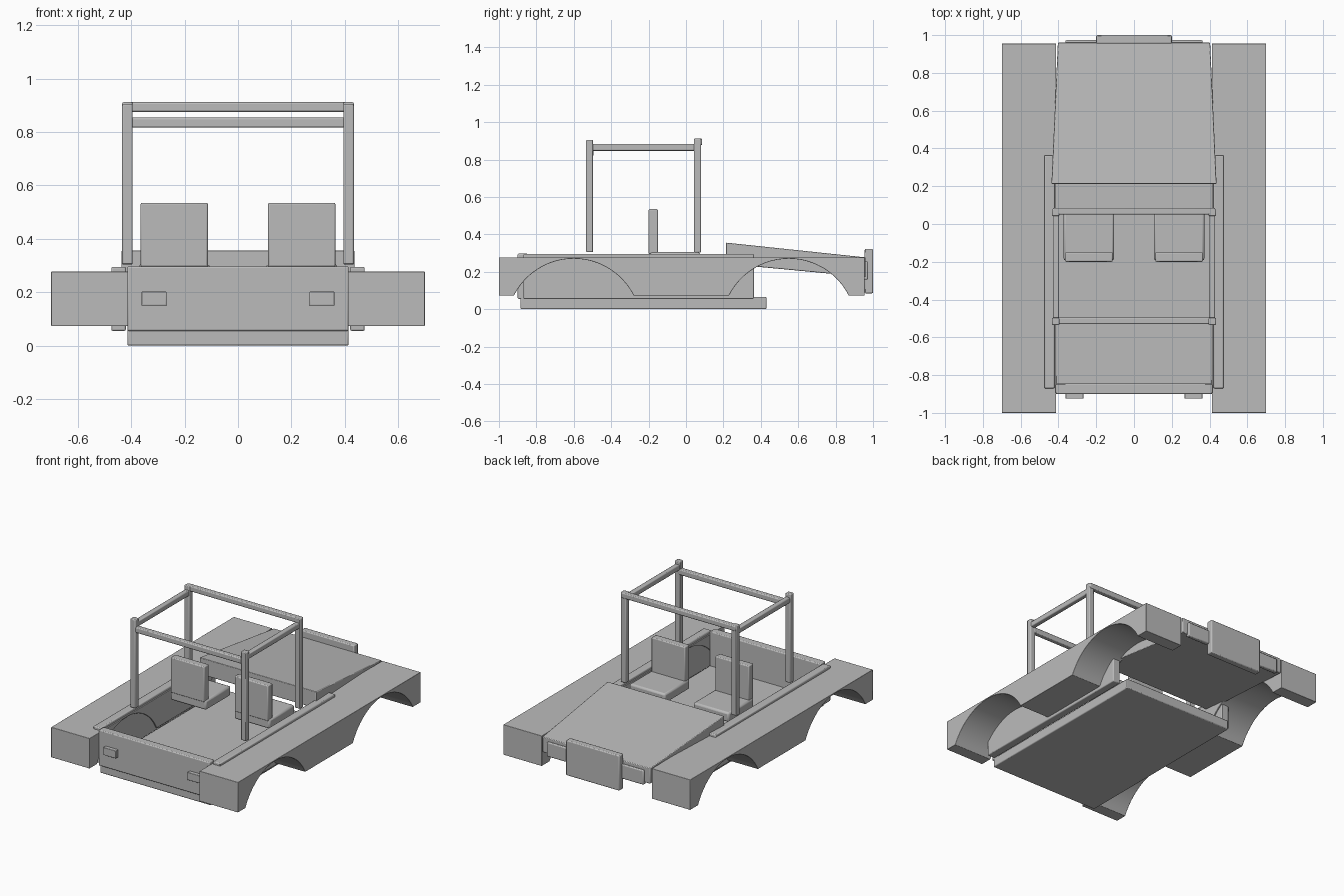
import bpy, bmesh, math

if "Cube" in bpy.data.objects:
    bpy.data.objects.remove(bpy.data.objects["Cube"])

grey = bpy.data.materials.new("plain grey")
grey.diffuse_color = (0.5, 0.5, 0.5, 1)
grey.use_nodes = True
grey.node_tree.nodes["Principled BSDF"].inputs["Base Color"].default_value = grey.diffuse_color


def finish(name, bm, bevel=0.006):
    """Turn a bmesh into a softly bevelled, smooth shaded object."""
    bmesh.ops.recalc_face_normals(bm, faces=bm.faces)
    me = bpy.data.meshes.new(name)
    bm.to_mesh(me)
    bm.free()
    ob = bpy.data.objects.new(name, me)
    bpy.context.collection.objects.link(ob)
    me.materials.append(grey)
    if bevel:
        m = ob.modifiers.new("soft edges", 'BEVEL')
        m.width, m.segments, m.limit_method = bevel, 2, 'ANGLE'
        m.angle_limit = math.radians(40)
    bpy.context.view_layer.objects.active = ob
    ob.select_set(True)
    bpy.ops.object.shade_smooth_by_angle(angle=math.radians(35))
    ob.select_set(False)
    return ob


def box(name, x, y, z, bevel=0.006):
    """Box from (min, max) pairs."""
    bm = bmesh.new()
    bmesh.ops.create_cube(bm, size=1)
    for v in bm.verts:
        v.co = [r[0] if c < 0 else r[1] for c, r in zip(v.co, (x, y, z))]
    return finish(name, bm, bevel)


def pair(name, x, y, z, bevel=0.006):
    """The same box on both sides."""
    box(name + "_right", x, y, z, bevel)
    box(name + "_left", (-x[1], -x[0]), y, z, bevel)


def arch(yc, zb, zt, half, steps=24):
    """Wheel arch points, running towards -y."""
    h = zt - zb
    r = (half * half + h * h) / (2 * h)
    a = math.asin(half / r)
    return [(yc + r * math.sin(a - 2 * a * i / steps),
             zt - r + r * math.cos(a - 2 * a * i / steps)) for i in range(steps + 1)]


def fender(name, x0, x1):
    """Side profile with two wheel arches, extruded across."""
    zb, zt = 0.073, 0.277
    pts = [(-1, zb), (-1, zt), (0.955, zt), (0.955, zb)]
    pts += arch(0.55, zb, 0.27, 0.32) + arch(-0.6, zb, 0.27, 0.32)
    bm = bmesh.new()
    face = bm.faces.new([bm.verts.new((x0, y, z)) for y, z in pts])
    ext = bmesh.ops.extrude_face_region(bm, geom=[face])["geom"]
    for v in ext:
        if isinstance(v, bmesh.types.BMVert):
            v.co.x = x1
    finish(name, bm, 0.002)


# Body tub
box("floor_pan", (-0.415, 0.415), (-0.885, 0.43), (0.0, 0.065))
box("tailgate", (-0.415, 0.415), (-0.9, -0.845), (0.055, 0.297))
pair("side_wall", (0.42, 0.475), (-0.87, 0.363), (0.055, 0.295))
fender("fender_right", 0.412, 0.7)
fender("fender_left", -0.412, -0.7)

# Tapered sloping hood
bm = bmesh.new()
bmesh.ops.create_cube(bm, size=1)
for v in bm.verts:
    rear, top = v.co.y < 0, v.co.z > 0
    v.co.x = math.copysign(0.437 if rear else 0.403, v.co.x)
    v.co.z = (0.356 if top else 0.243) if rear else (0.277 if top else 0.172)
    v.co.y = 0.213 if rear else 0.96
finish("hood", bm, 0.004)

# Nose and lamps
box("nose_plate", (-0.2, 0.2), (0.955, 1.0), (0.085, 0.322))
pair("head_lamp", (0.19, 0.363), (0.945, 0.973), (0.158, 0.255))
pair("tail_lamp", (0.268, 0.362), (-0.925, -0.895), (0.15, 0.202), 0.003)

# Seats
pair("seat_cushion", (0.105, 0.373), (-0.193, 0.075), (0.24, 0.305), 0.012)
pair("seat_back", (0.113, 0.365), (-0.2, -0.15), (0.295, 0.535))

# Roll cage
pair("cage_rear_post", (0.395, 0.434), (-0.534, -0.496), (0.305, 0.905), 0.005)
pair("cage_front_post", (0.395, 0.434), (0.043, 0.08), (0.303, 0.912), 0.005)
pair("cage_side_rail", (0.397, 0.43), (-0.51, 0.06), (0.847, 0.884), 0.006)
box("cage_rear_bar", (-0.41, 0.41), (-0.53, -0.495), (0.817, 0.854), 0.006)
box("cage_front_bar", (-0.43, 0.43), (0.05, 0.086), (0.876, 0.912), 0.006)
